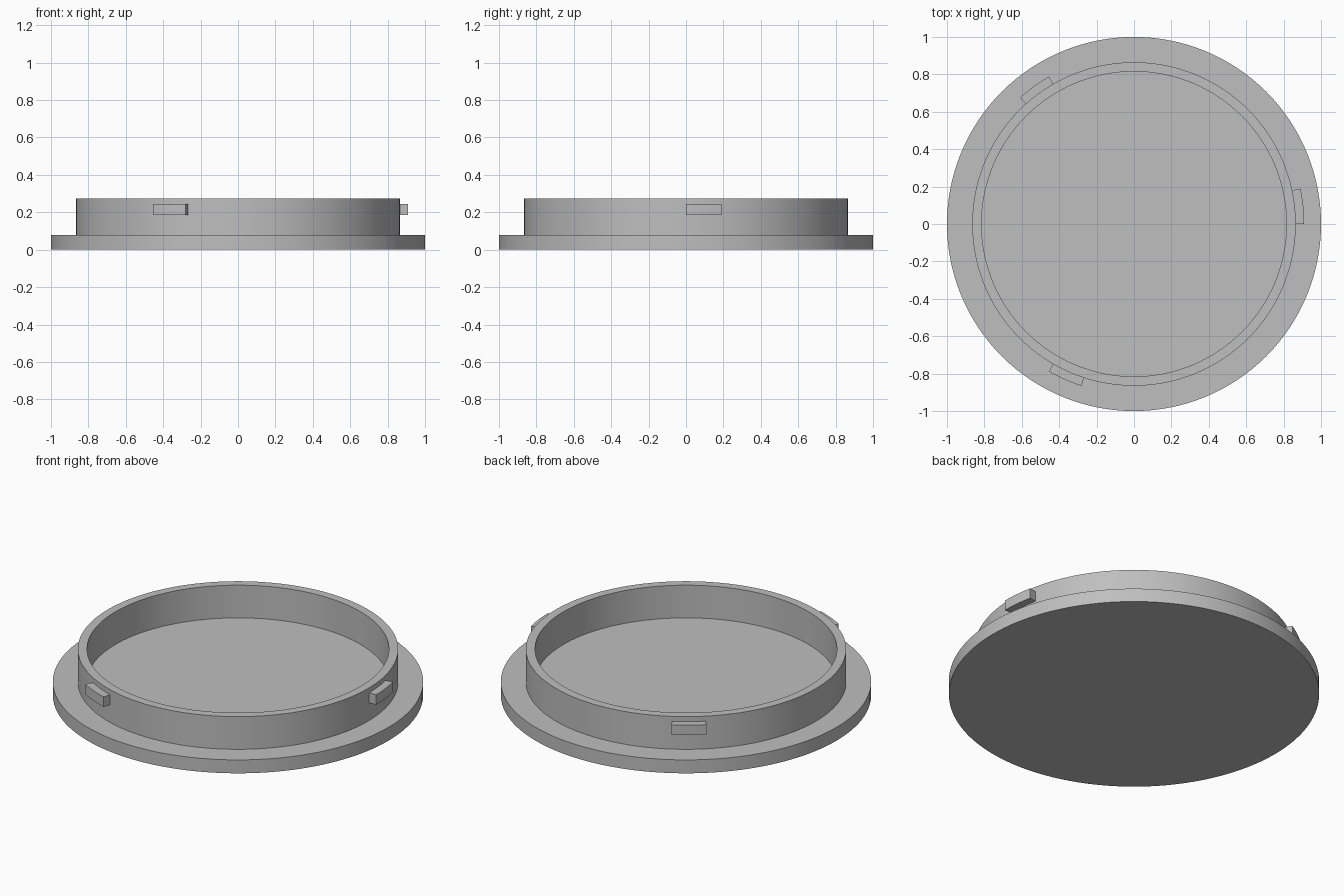
import bpy
import bmesh
from math import cos, sin, radians

if "Cube" in bpy.data.objects:
    bpy.data.objects.remove(bpy.data.objects["Cube"])

grey = bpy.data.materials.new("plain grey")
grey.use_nodes = True
colour = (0.52, 0.52, 0.52, 1)
grey.diffuse_color = colour
grey.node_tree.nodes["Principled BSDF"].inputs["Base Color"].default_value = colour

SEGMENTS = 128
FLANGE_TOP, RIM_TOP = 0.08, 0.275
RIM_INNER, RIM_OUTER, TAB_OUTER = 0.815, 0.865, 0.91


def finish(name, bm):
    bmesh.ops.recalc_face_normals(bm, faces=bm.faces)
    mesh = bpy.data.meshes.new(name)
    bm.to_mesh(mesh)
    bm.free()
    mesh.materials.append(grey)
    obj = bpy.data.objects.new(name, mesh)
    bpy.context.collection.objects.link(obj)
    bpy.ops.object.select_all(action="DESELECT")
    obj.select_set(True)
    bpy.context.view_layer.objects.active = obj
    bpy.ops.object.shade_smooth_by_angle(angle=radians(30))
    return obj


def lathe(name, profile):
    """Spin a profile of (radius, height) points; zero radius closes with a flat cap."""
    bm = bmesh.new()
    rings = []
    for r, z in profile:
        rings.append([bm.verts.new((r * cos(radians(360 * i / SEGMENTS)),
                                    r * sin(radians(360 * i / SEGMENTS)), z))
                      for i in range(SEGMENTS)])
    for a, b in zip(rings, rings[1:]):
        for i in range(SEGMENTS):
            j = (i + 1) % SEGMENTS
            bm.faces.new((a[i], a[j], b[j], b[i]))
    bm.faces.new(rings[0])
    bm.faces.new(rings[-1])
    return finish(name, bm)


def arc_block(name, start, sweep, r0, r1, z0, z1, steps=6):
    """Curved block following the rim between two angles."""
    bm = bmesh.new()
    sections = []
    for i in range(steps + 1):
        a = radians(start + sweep * i / steps)
        sections.append([bm.verts.new((r * cos(a), r * sin(a), z))
                         for r, z in ((r0, z0), (r1, z0), (r1, z1), (r0, z1))])
    for s, t in zip(sections, sections[1:]):
        for k in range(4):
            m = (k + 1) % 4
            bm.faces.new((s[k], s[m], t[m], t[k]))
    bm.faces.new(sections[0])
    bm.faces.new(sections[-1])
    return finish(name, bm)


# Flanged cap with its raised rim and recessed floor
lathe("cap_body", [(1, 0), (1, FLANGE_TOP), (RIM_OUTER, FLANGE_TOP), (RIM_OUTER, RIM_TOP),
                   (RIM_INNER, RIM_TOP), (RIM_INNER, FLANGE_TOP)])

# Three locking tabs around the rim
for n in range(3):
    arc_block(f"locking_tab_{n + 1}", 120 * n, 12, RIM_OUTER - 0.01, TAB_OUTER, 0.185, 0.245)
